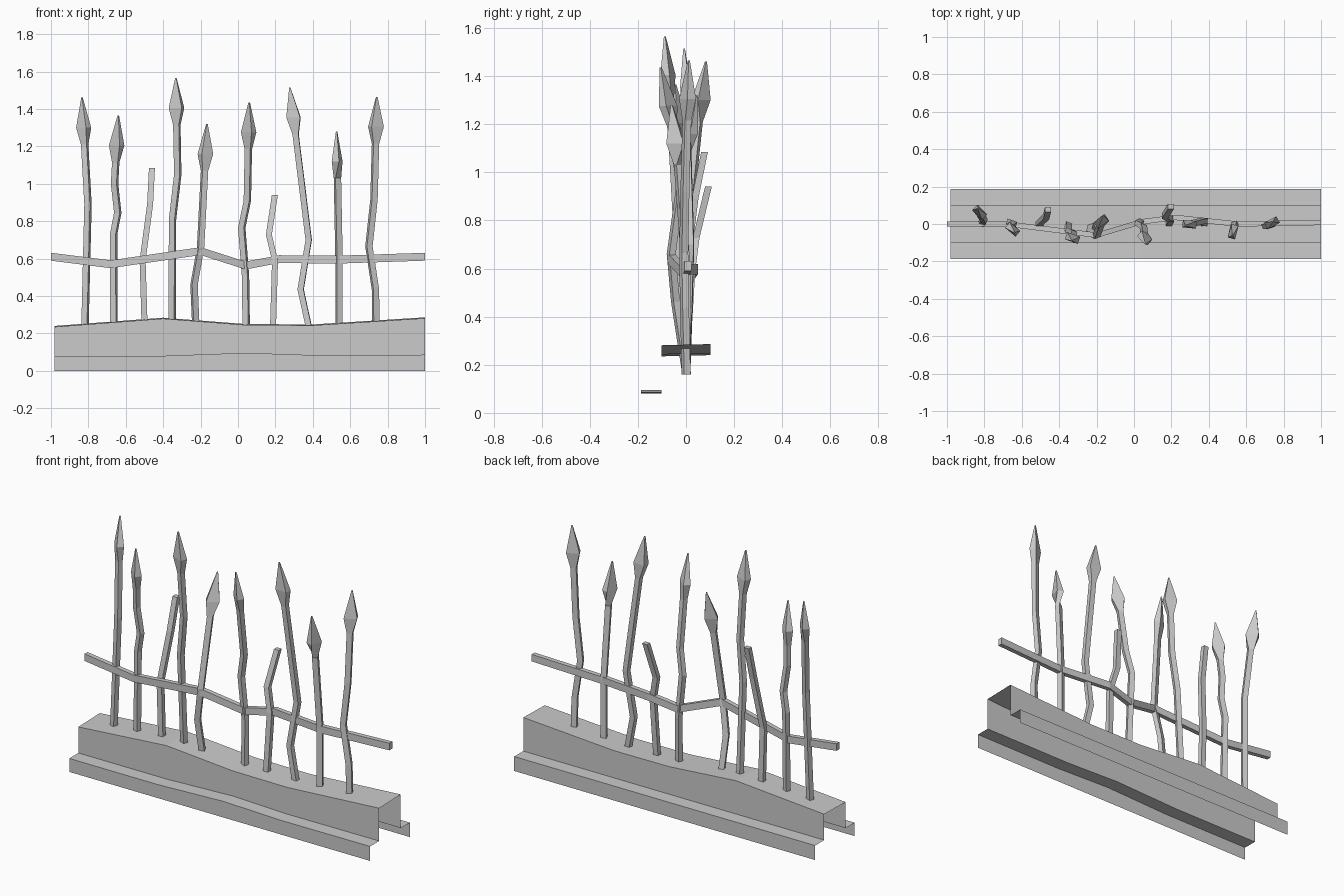
import bpy, bmesh
from math import cos, sin, radians
from mathutils import Vector

if "Cube" in bpy.data.objects:
    bpy.data.objects.remove(bpy.data.objects["Cube"])

CORNERS = ((-1, -1), (1, -1), (1, 1), (-1, 1))


def make_object(name, rings, closed=True):
    """Skin consecutive rings of points with quads; cap closed tubes."""
    bm = bmesh.new()
    loops = [[bm.verts.new(p) for p in ring] for ring in rings]
    n = len(rings[0])
    for a, b in zip(loops, loops[1:]):
        for i in range(n if closed else n - 1):
            j = (i + 1) % n
            bm.faces.new((a[i], a[j], b[j], b[i]))
    if closed:
        bm.faces.new(loops[0][::-1])
        bm.faces.new(loops[-1])
    bmesh.ops.recalc_face_normals(bm, faces=bm.faces)
    me = bpy.data.meshes.new(name)
    bm.to_mesh(me)
    bm.free()
    bpy.context.collection.objects.link(bpy.data.objects.new(name, me))


# Hollow stepped base: x, front ledge height, top height
OUT, INNER = 0.186, 0.101
stations = [(-0.98, 0.08, 0.235), (-0.4, 0.08, 0.279), (0.04, 0.096, 0.245),
            (0.4, 0.084, 0.243), (1, 0.086, 0.281)]


def base_section(x, ledge, top):
    front = [(-OUT, 0), (-OUT, ledge), (-INNER, ledge), (-INNER, top)]
    back = [(INNER, top + 0.005), (INNER, 0.086), (OUT, 0.086), (OUT, 0)]
    return [(x, y, z) for y, z in front + back]


make_object("stone_base", [base_section(*s) for s in stations], closed=False)

# Bent horizontal rail
rail = [(-1, 0, .61), (-.68, 0, .57), (-.2, -.06, .64), (.04, .012, .563),
        (.22, .035, .597), (.55, 0, .595), (1, .008, .61)]
make_object("cross_rail", [[(x, y + a * 0.014, z + b * 0.021) for a, b in CORNERS]
                           for x, y, z in rail])


def square(p, hx, hy, angle):
    """Horizontal rectangular ring around a point."""
    c, s = cos(radians(angle)), sin(radians(angle))
    return [(p.x + a * hx * c - b * hy * s, p.y + a * hx * s + b * hy * c, p.z)
            for a, b in CORNERS]


def picket(name, foot_x, bends, tip, y_rail, y_tip, angle=None):
    """Bent bar leaning in y; an angle adds a flattened spearhead at the tip."""
    def centre(x, z):
        if z < 0.6:
            y = y_rail * (z - 0.18) / 0.42
        else:
            y = y_rail + (y_tip - y_rail) * ((z - 0.6) / (tip[1] - 0.6)) ** 1.4
        return Vector((x, y, z))

    pts = [centre(foot_x, 0.16)] + [centre(*b) for b in bends]
    end, last = centre(*tip), bends[-1]

    def below_tip(d):
        f = d / (tip[1] - last[1])
        return centre(tip[0] + (last[0] - tip[0]) * f, tip[1] - d)

    turn = max(-20, min(20, angle or 0))
    if angle is None:
        pts.append(end)
    else:
        pts.append(below_tip(0.25))
    rings = [square(p, 0.016, 0.014, turn) for p in pts]
    if angle is not None:
        rings += [square(below_tip(0.16), 0.037, 0.02, angle),
                  square(end, 0.003, 0.003, angle)]
    make_object(name, rings)


# Pickets from left to right: foot x, bends (x, z), tip (x, z), lean, spike turn
picket("spear_1", -.82, [(-.802, .89)], (-.834, 1.46), 0, .083, -45)
picket("spear_2", -.663, [(-.665, .73), (-.643, .845), (-.66, 1)], (-.64, 1.365), .015, -.045, -40)
picket("broken_bar_1", -.497, [(-.51, .59), (-.47, .89)], (-.46, 1.085), 0, .077)
picket("spear_3", -.352, [(-.35, .81), (-.322, 1.05)], (-.332, 1.565), -.03, -.088, -20)
picket("spear_4", -.222, [(-.235, .46), (-.2, .66)], (-.166, 1.32), -.065, .045, 35)
picket("spear_5", .045, [(.04, .51), (.02, .765), (.05, .91)], (.06, 1.435), .015, -.105, -40)
picket("broken_bar_2", .185, [(.198, .59), (.165, .727)], (.197, .94), .025, .093)
picket("spear_6", .395, [(.335, .435), (.378, .7)], (.277, 1.515), .02, -.008, -5)
picket("spear_7", .54, [(.54, .6)], (.527, 1.28), 0, -.06, 75)
picket("spear_8", .737, [(.735, .435), (.7, .665), (.727, .915)], (.742, 1.465), -.01, .012, 28)
